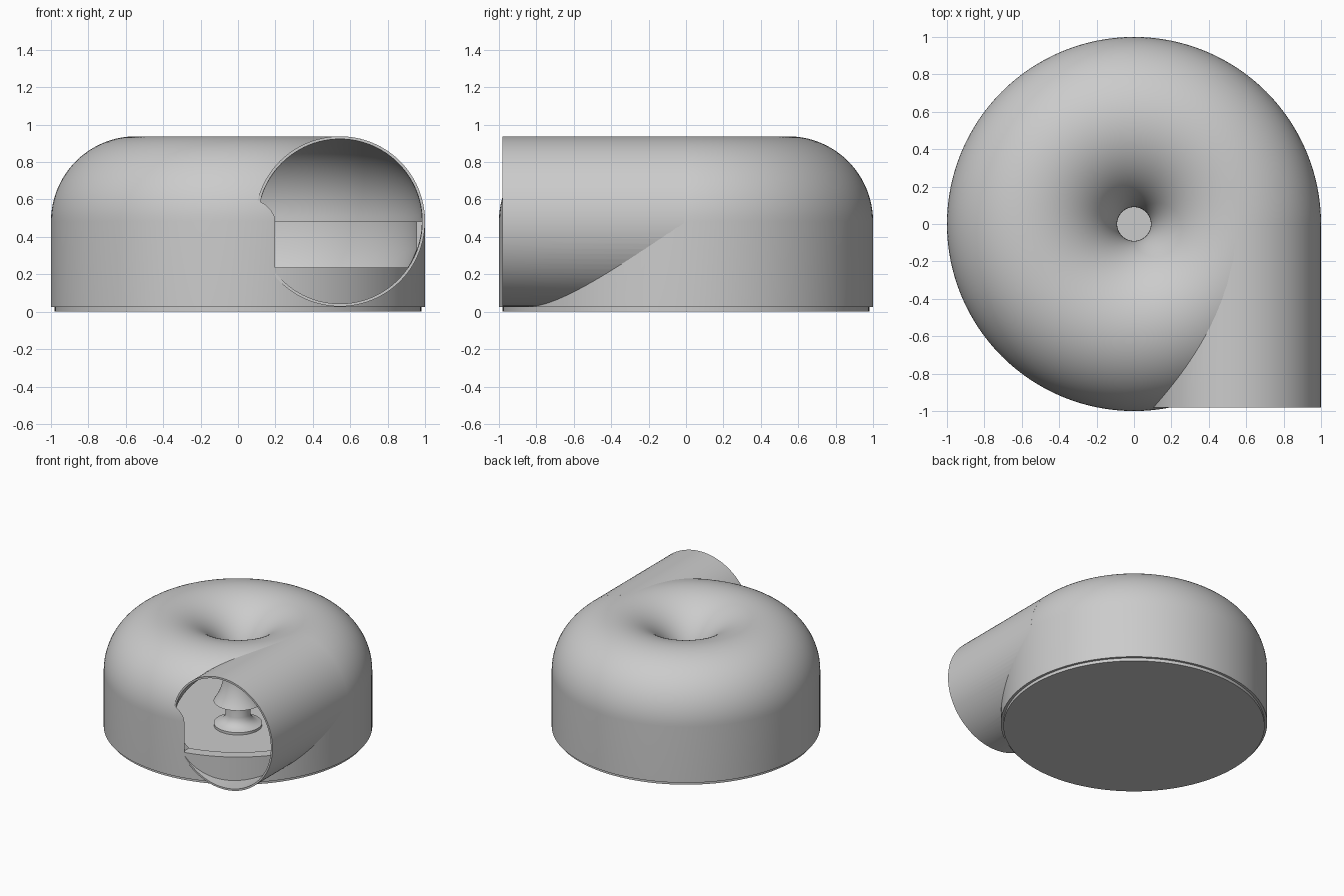
import bpy, bmesh, math

cube = bpy.data.objects.get("Cube")
if cube:
    bpy.data.objects.remove(cube, do_unlink=True)

# Main sizes: tube ring radius, tube outer and inner radius, tube height
RING, OUT, INN, MID = 0.545, 0.455, 0.44, 0.483
FLOOR = 0.235
SEG = 128

grey = bpy.data.materials.new("light grey")
grey.use_nodes = True
grey.diffuse_color = (0.6, 0.6, 0.6, 1)
grey.node_tree.nodes["Principled BSDF"].inputs["Base Color"].default_value = (0.6, 0.6, 0.6, 1)


def finish(name, bm):
    bmesh.ops.recalc_face_normals(bm, faces=bm.faces)
    mesh = bpy.data.meshes.new(name)
    bm.to_mesh(mesh)
    bm.free()
    obj = bpy.data.objects.new(name, mesh)
    bpy.context.collection.objects.link(obj)
    mesh.materials.append(grey)
    return obj


def arc(radius, start, end, steps=40):
    """Points (r, z) on the tube's cross-section, angles in degrees."""
    angles = [math.radians(start + (end - start) * i / steps) for i in range(steps + 1)]
    return [(RING + radius * math.cos(a), MID + radius * math.sin(a)) for a in angles]


def lathe(name, profile, closed=True):
    bm = bmesh.new()
    verts = [bm.verts.new((r, 0, z)) for r, z in profile]
    edges = [bm.edges.new(pair) for pair in zip(verts, verts[1:])]
    if closed:
        edges.append(bm.edges.new((verts[-1], verts[0])))
    bmesh.ops.spin(bm, geom=verts + edges, cent=(0, 0, 0), axis=(0, 0, 1),
                   angle=math.tau, steps=SEG, use_duplicate=False)
    bmesh.ops.remove_doubles(bm, verts=bm.verts, dist=1e-5)
    return finish(name, bm)


def prism(name, outline, y0, y1):
    """Extrude an (x, z) outline along y."""
    bm = bmesh.new()
    face = bm.faces.new([bm.verts.new((x, y0, z)) for x, z in outline])
    new = bmesh.ops.extrude_face_region(bm, geom=[face])["geom"]
    moved = [v for v in new if isinstance(v, bmesh.types.BMVert)]
    bmesh.ops.translate(bm, verts=moved, vec=(0, y1 - y0, 0))
    return finish(name, bm)


def cut(obj, cutter):
    mod = obj.modifiers.new("cut", "BOOLEAN")
    mod.operation, mod.solver, mod.object = "DIFFERENCE", "EXACT", cutter
    bpy.context.view_layer.objects.active = obj
    bpy.ops.object.modifier_apply(modifier=mod.name)
    bpy.data.objects.remove(cutter, do_unlink=True)


def smooth(obj):
    bpy.ops.object.select_all(action="DESELECT")
    obj.select_set(True)
    bpy.context.view_layer.objects.active = obj
    bpy.ops.object.shade_smooth_by_angle(angle=math.radians(30))


# Ring-shaped housing: straight wall, domed top and a flaring central funnel
dip = math.degrees(math.asin((MID - FLOOR) / OUT))
dip_in = math.degrees(math.asin((MID - FLOOR) / INN))
profile = [(1, 0.025)] + arc(OUT, 0, 180 + dip, 56)
profile += arc(INN, 180 + dip_in, 0, 56)
profile += [(0.955, MID), (0.955, 0.335), (0.91, FLOOR - 0.01), (0.98, FLOOR - 0.01), (0.98, 0.025)]
housing = lathe("housing", profile)

# Opening from the outlet into the chamber
cut(housing, prism("opening_cutter", arc(INN - 0.002, -dip_in, 180 + dip_in, 72), -0.98, 0))

# Outlet pipe leaving the ring at a tangent, trimmed where it meets the housing
outlet = prism("outlet_pipe", arc(OUT, 0, 360, 96)[:-1], -0.98, -0.01)
cut(outlet, prism("bore_cutter", arc(INN, 0, 360, 96)[:-1], -1.2, 0.2))
core = [(0.994, -0.1)] + arc(OUT - 0.006, 0, 180, 48) + [(0.05, MID), (0.05, -0.1)]
cut(outlet, lathe("core_cutter", core))

# Base plate with the central flared post
base = lathe("base_plate", [
    (0, 0), (0.98, 0), (0.98, 0.035), (0.18, 0.035), (0.18, 0.055), (0.15, 0.063),
    (0.12, 0.08), (0.1, 0.105), (0.092, 0.135), (0.092, 0.24), (0, 0.24)], closed=False)

for part in (housing, outlet, base):
    smooth(part)
